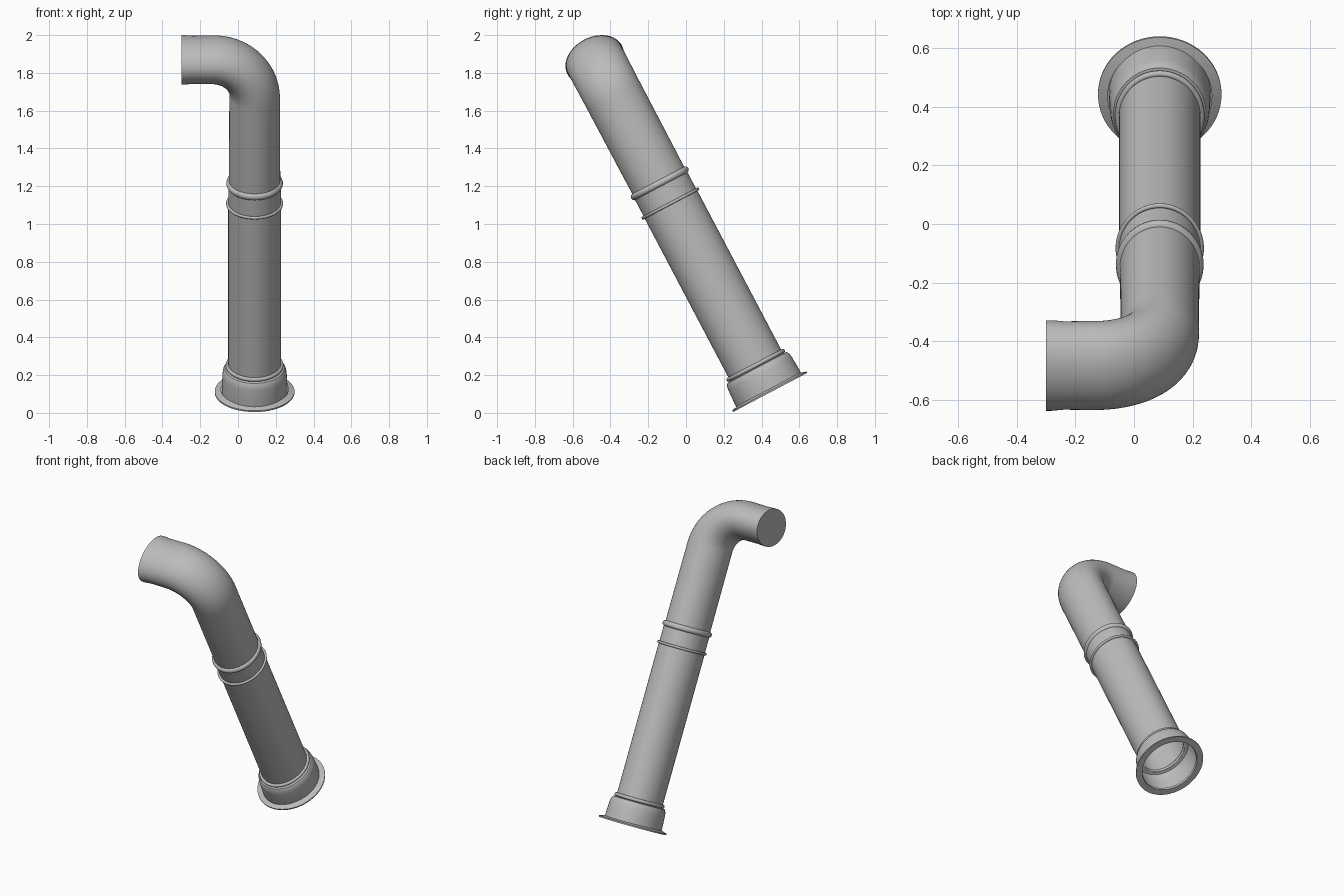
import bpy, bmesh, math
from mathutils import Matrix, Vector

cube = bpy.data.objects.get("Cube")
if cube:
    bpy.data.objects.remove(cube, do_unlink=True)

SIDES = 64
LEAN = math.radians(27.8)
FRAME = Matrix.Translation((0.088, 0.445, 0.108)) @ Matrix.Rotation(LEAN, 4, "X")

grey = bpy.data.materials.new("pipe_grey")
grey.use_nodes = True
COLOUR = (0.5, 0.5, 0.5, 1)
grey.diffuse_color = COLOUR
grey.node_tree.nodes["Principled BSDF"].inputs["Base Color"].default_value = COLOUR


def sweep(name, stations, cap=False):
    """Skin oval rings; each station is (x, height, bend angle, half width, half depth)."""
    bm = bmesh.new()
    rings = []
    for x, h, bend, wide, deep in stations:
        across = Vector((math.cos(bend), 0, math.sin(bend)))
        ring = []
        for i in range(SIDES):
            a = math.tau * i / SIDES
            ring.append(bm.verts.new(Vector((x, 0, h)) + across * wide * math.cos(a)
                                     + Vector((0, deep * math.sin(a), 0))))
        rings.append(ring)
    for low, high in zip(rings, rings[1:]):
        for i in range(SIDES):
            j = (i + 1) % SIDES
            bm.faces.new((low[i], low[j], high[j], high[i]))
    if cap:
        bm.faces.new(rings[-1])
    mesh = bpy.data.meshes.new(name)
    bm.to_mesh(mesh)
    bm.free()
    mesh.materials.append(grey)
    ob = bpy.data.objects.new(name, mesh)
    bpy.context.collection.objects.link(ob)
    ob.matrix_world = FRAME
    bpy.ops.object.select_all(action="DESELECT")
    ob.select_set(True)
    bpy.context.view_layer.objects.active = ob
    bpy.ops.object.shade_smooth_by_angle(angle=math.radians(35))
    return ob


def lathe(name, profile, extra):
    """Straight part from (height, half width) points, deeper than wide by extra."""
    return sweep(name, [(0, h, 0, r, r + extra) for h, r in profile])


def bead(name, height, radius, thick, extra):
    """Rounded ring around the pipe."""
    steps = 12
    points = [(height + thick * math.sin(math.tau * k / steps),
               radius - thick + thick * math.cos(math.tau * k / steps))
              for k in range(-steps // 2, steps // 2 + 1)]
    return lathe(name, points, extra)


# Flanged collar at the foot, open underneath
lathe("base_flange", [(0.012, 0.168), (0, 0.172), (0, 0.211), (0.008, 0.211),
                      (0.018, 0.178)], 0.011)
lathe("base_collar", [(0.004, 0.174), (0.05, 0.173), (0.11, 0.170), (0.135, 0.166),
                      (0.148, 0.158), (0.152, 0.138)], 0.02)
bead("base_bead", 0.163, 0.153, 0.011, 0.021)

# Straight lower pipe and the joint sleeve
lathe("lower_pipe", [(0.15, 0.14), (1.13, 0.14)], 0.018)
bead("joint_lip", 1.131, 0.151, 0.008, 0.021)
lathe("joint_sleeve", [(1.13, 0.139), (1.25, 0.139)], 0.018)
bead("joint_bead", 1.252, 0.150, 0.019, 0.021)

# Upper pipe, bent sideways to a closed end
BEND, TOP, END = 0.22, 1.991, -0.388
path = [(0, 1.24, 0, 0.136, 0.155), (0, 1.5, 0, 0.135, 0.156)]
steps = 20
for k in range(steps + 1):
    f = k / steps
    a = f * math.pi / 2
    path.append((-BEND + BEND * math.cos(a), TOP - BEND + BEND * math.sin(a), a,
                 0.134 - 0.015 * f, 0.157 + 0.003 * f))
path += [(END + 0.06, TOP, math.pi / 2, 0.118, 0.159),
         (END + 0.02, TOP, math.pi / 2, 0.120, 0.163),
         (END, TOP, math.pi / 2, 0.120, 0.163)]
sweep("upper_elbow", path, cap=True)
